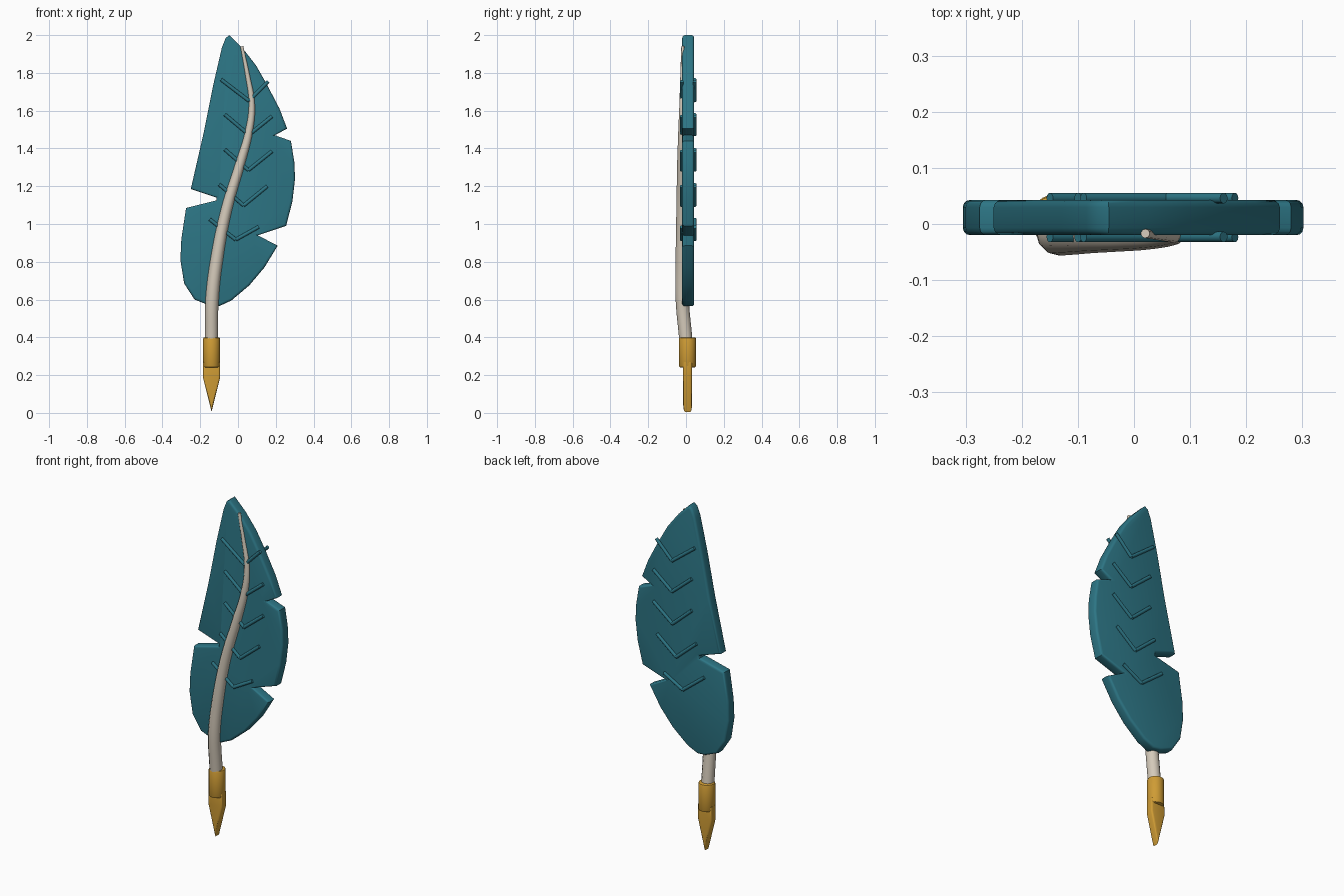
import bpy, bmesh
from mathutils import Vector

cube = bpy.data.objects.get("Cube")
if cube:
    bpy.data.objects.remove(cube, do_unlink=True)


def material(name, rgb):
    m = bpy.data.materials.new(name)
    m.use_nodes = True
    m.diffuse_color = (*rgb, 1)
    m.node_tree.nodes["Principled BSDF"].inputs["Base Color"].default_value = (*rgb, 1)
    return m


TEAL = material("teal", (0.026, 0.18, 0.235))
GOLD = material("gold", (0.62, 0.33, 0.035))
IVORY = material("ivory", (0.66, 0.59, 0.49))


def finish(obj, mat, angle=0.6):
    obj.data.materials.append(mat)
    bpy.ops.object.select_all(action='DESELECT')
    obj.select_set(True)
    bpy.context.view_layer.objects.active = obj
    bpy.ops.object.shade_smooth_by_angle(angle=angle)
    return obj


def add_mesh(name, bm, mat, angle=0.6):
    bmesh.ops.recalc_face_normals(bm, faces=bm.faces)
    mesh = bpy.data.meshes.new(name)
    bm.to_mesh(mesh)
    bm.free()
    obj = bpy.data.objects.new(name, mesh)
    bpy.context.collection.objects.link(obj)
    return finish(obj, mat, angle)


def plate(name, outline, y0, y1, bevel, mat):
    """Extrude an x-z outline from y0 to y1 and round its front and back rims."""
    bm = bmesh.new()
    face = bm.faces.new([bm.verts.new((x, y0, z)) for x, z in outline])
    ext = bmesh.ops.extrude_face_region(bm, geom=[face], use_keep_orig=True)
    bmesh.ops.translate(bm, vec=(0, y1 - y0, 0),
                        verts=[g for g in ext["geom"] if isinstance(g, bmesh.types.BMVert)])
    bmesh.ops.recalc_face_normals(bm, faces=bm.faces)
    rims = [e for e in bm.edges if abs(e.verts[0].co.y - e.verts[1].co.y) < 1e-5]
    bmesh.ops.bevel(bm, geom=rims, offset=bevel, segments=3, profile=0.5,
                    affect='EDGES', clamp_overlap=False)
    return add_mesh(name, bm, mat)


def rod(name, a, b, radius, mat, sides=12, bevel=0.0):
    """Cylinder between two points, optionally with rounded ends."""
    a, b = Vector(a), Vector(b)
    bm = bmesh.new()
    bmesh.ops.create_cone(bm, cap_ends=True, segments=sides, radius1=radius,
                          radius2=radius, depth=(b - a).length)
    if bevel:
        rims = [e for e in bm.edges if abs(e.verts[0].co.z - e.verts[1].co.z) < 1e-5]
        bmesh.ops.bevel(bm, geom=rims, offset=bevel, segments=2, profile=0.5, affect='EDGES')
    turn = (b - a).to_track_quat('Z', 'Y').to_matrix()
    for v in bm.verts:
        v.co = turn @ v.co + (a + b) / 2
    return add_mesh(name, bm, mat)


# Feather vane with three notches, clockwise from the tip
plate("vane", [
    (-0.045, 2.0), (0.025, 1.93), (0.095, 1.84), (0.155, 1.735), (0.22, 1.61), (0.26, 1.505),
    (0.195, 1.47), (0.28, 1.44), (0.298, 1.33), (0.302, 1.24), (0.288, 1.12), (0.255, 0.99),
    (0.105, 0.94), (0.21, 0.885), (0.14, 0.77), (0.06, 0.675), (-0.035, 0.595),
    (-0.1, 0.565), (-0.15, 0.568), (-0.23, 0.6), (-0.285, 0.685), (-0.305, 0.81),
    (-0.3, 0.92), (-0.275, 1.085), (-0.115, 1.125), (-0.115, 1.14), (-0.25, 1.185),
    (-0.18, 1.49), (-0.13, 1.74), (-0.085, 1.935), (-0.065, 1.985),
], -0.02, 0.043, 0.013, TEAL)

# Barbs: a V at each height, on the front and the back
barbs = [  # left tip, vertex, right tip
    ((-0.09, 1.765), (0.058, 1.652), (0.16, 1.755)),
    ((-0.07, 1.58), (0.058, 1.472), (0.18, 1.57)),
    ((-0.07, 1.395), (0.055, 1.285), (0.18, 1.385)),
    ((-0.1, 1.21), (0.03, 1.098), (0.155, 1.2)),
    ((-0.15, 1.025), (-0.012, 0.917), (0.11, 0.985)),
]
for i, (left, mid, right) in enumerate(barbs, 1):
    for side, y in (("front", -0.023), ("back", 0.046)):
        for hand, tip in (("right", left), ("left", right)):
            rod(f"barb_{side}_{hand}_{i}", (mid[0], y, mid[1]), (tip[0], y, tip[1]), 0.0095, TEAL)

# Tapered, curving quill
curve = bpy.data.curves.new("quill", 'CURVE')
curve.dimensions = '3D'
curve.bevel_depth = 1.0
curve.bevel_resolution = 4
curve.resolution_u = 8
curve.use_fill_caps = True
path = [  # x, y, z, radius
    (-0.14, 0.008, 0.3, 0.035), (-0.14, -0.004, 0.42, 0.035), (-0.137, -0.02, 0.6, 0.035),
    (-0.113, -0.022, 0.81, 0.033), (-0.06, -0.022, 1.08, 0.029), (0.01, -0.022, 1.315, 0.025),
    (0.058, -0.021, 1.49, 0.02), (0.073, -0.019, 1.635, 0.016), (0.05, -0.018, 1.79, 0.012),
    (0.02, -0.017, 1.94, 0.008),
]
spline = curve.splines.new('BEZIER')
spline.bezier_points.add(len(path) - 1)
for p, (x, y, z, r) in zip(spline.bezier_points, path):
    p.co = (x, y, z)
    p.radius = r
    p.handle_left_type = p.handle_right_type = 'AUTO'
quill = bpy.data.objects.new("quill", curve)
bpy.context.collection.objects.link(quill)
bpy.ops.object.select_all(action='DESELECT')
quill.select_set(True)
bpy.context.view_layer.objects.active = quill
bpy.ops.object.convert(target='MESH')
finish(bpy.context.view_layer.objects.active, IVORY)

# Metal ferrule and pointed nib
rod("ferrule", (-0.14, 0.008, 0.24), (-0.14, 0.008, 0.4), 0.045, GOLD, 24, 0.008)
plate("nib", [(-0.184, 0.27), (-0.096, 0.27), (-0.094, 0.19), (-0.14, 0.005), (-0.186, 0.19)],
      -0.015, 0.032, 0.01, GOLD)
